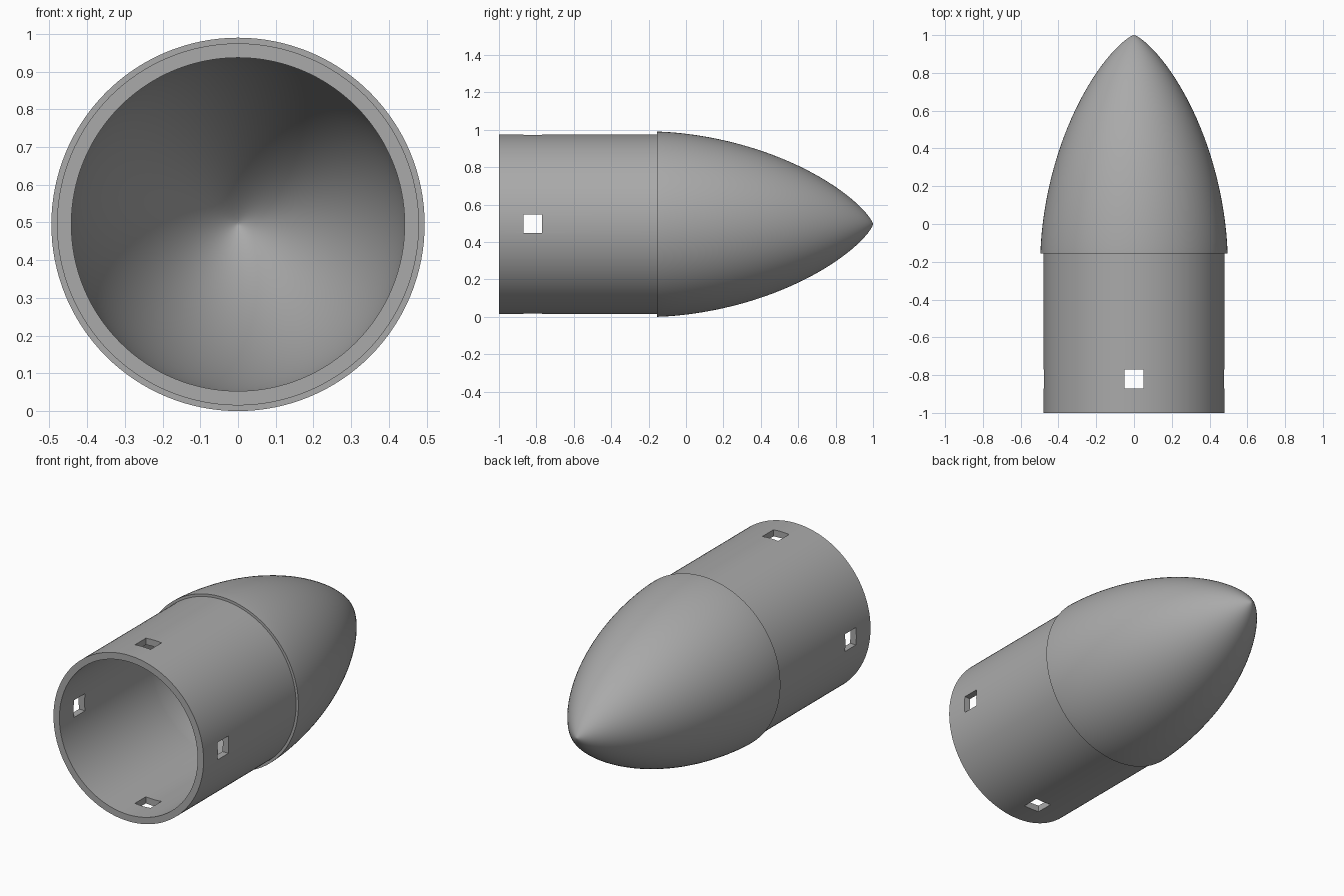
import bpy, bmesh
from math import acos, sin, cos, pi, sqrt

old = bpy.data.objects.get("Cube")
if old:
    bpy.data.objects.remove(old, do_unlink=True)

R, BODY_R, BORE_R = 0.495, 0.48, 0.442
SHOULDER, TIP, INNER_TIP = -0.155, 1.0, 0.92
SEGMENTS = 128

grey = bpy.data.materials.new("plain_grey")
grey.use_nodes = True
grey.diffuse_color = (0.4, 0.4, 0.4, 1)
grey.node_tree.nodes["Principled BSDF"].inputs["Base Color"].default_value = (0.4, 0.4, 0.4, 1)


def nose_curve(radius, tip, steps=40):
    """Rounded nose profile from the shoulder to the tip."""
    points = []
    for i in range(steps + 1):
        t = pi * (1 - i / steps)
        r = radius * sqrt(max(0, t - sin(2 * t) / 2 + sin(t) ** 3 / 3) / pi)
        points.append((r, tip - (tip - SHOULDER) * (1 - cos(t)) / 2))
    return points


def revolve(name, profile):
    """Spin (radius, y) points about the long axis."""
    bm = bmesh.new()
    verts = [bm.verts.new((r, y, R)) for r, y in profile]
    edges = [bm.edges.new(pair) for pair in zip(verts, verts[1:])]
    bmesh.ops.spin(bm, geom=verts + edges, cent=(0, 0, R), axis=(0, 1, 0),
                   angle=2 * pi, steps=SEGMENTS, use_merge=True)
    bmesh.ops.remove_doubles(bm, verts=bm.verts, dist=0.00001)
    bmesh.ops.recalc_face_normals(bm, faces=bm.faces)
    mesh = bpy.data.meshes.new(name)
    bm.to_mesh(mesh)
    bm.free()
    mesh.materials.append(grey)
    obj = bpy.data.objects.new(name, mesh)
    bpy.context.collection.objects.link(obj)
    return obj


# Hollow shell: stepped outside, straight bore, hollow nose
outside = [(BODY_R, -1), (BODY_R, SHOULDER)] + nose_curve(R, TIP)
inside = nose_curve(BORE_R, INNER_TIP)[::-1] + [(BORE_R, -1), (BODY_R, -1)]
shell = revolve("nose_cone_shell", outside + inside)

# Four square pin holes, made by two crossing bars
for name, size in (("side_hole_cutter", (1.2, 0.1, 0.1)),
                   ("vertical_hole_cutter", (0.1, 0.1, 1.2))):
    bpy.ops.mesh.primitive_cube_add(size=1, location=(0, -0.82, R + 0.003))
    cutter = bpy.context.object
    cutter.name = name
    cutter.scale = size
    cutter.hide_render = True
    cutter.display_type = 'WIRE'
    cutter.data.materials.append(grey)
    cut = shell.modifiers.new(name, 'BOOLEAN')
    cut.operation = 'DIFFERENCE'
    cut.solver = 'EXACT'
    cut.object = cutter

# Apply the cuts and drop the helpers
bpy.ops.object.select_all(action='DESELECT')
bpy.context.view_layer.objects.active = shell
shell.select_set(True)
for modifier in list(shell.modifiers):
    cutter = modifier.object
    bpy.ops.object.modifier_apply(modifier=modifier.name)
    bpy.data.objects.remove(cutter, do_unlink=True)
bpy.ops.object.shade_smooth_by_angle(angle=0.5)
